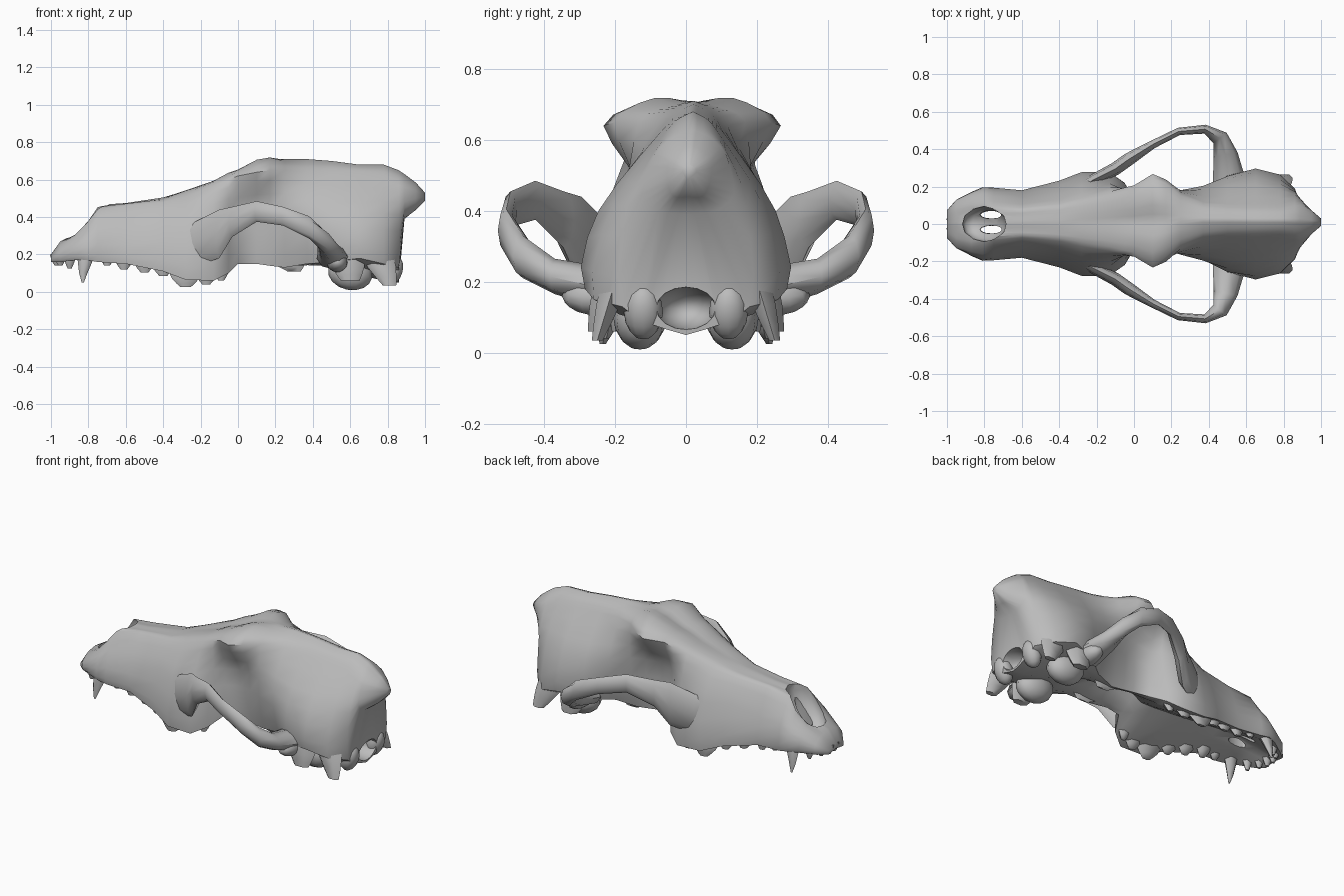
import bpy, bmesh, math
from mathutils import Vector, Matrix

old = bpy.data.objects.get("Cube")
if old:
    bpy.data.objects.remove(old, do_unlink=True)

bone = bpy.data.materials.new("bone_grey")
bone.use_nodes = True
GREY = (0.5, 0.5, 0.5, 1)
bone.diffuse_color = GREY
bone.node_tree.nodes["Principled BSDF"].inputs["Base Color"].default_value = GREY


def smooth(ob, angle):
    bpy.ops.object.select_all(action='DESELECT')
    ob.select_set(True)
    bpy.context.view_layer.objects.active = ob
    bpy.ops.object.shade_smooth_by_angle(angle=math.radians(angle))


def finish(bm, name, angle=60):
    bmesh.ops.recalc_face_normals(bm, faces=bm.faces)
    mesh = bpy.data.meshes.new(name)
    bm.to_mesh(mesh)
    bm.free()
    mesh.materials.append(bone)
    ob = bpy.data.objects.new(name, mesh)
    bpy.context.collection.objects.link(ob)
    smooth(ob, angle)
    return ob


def loft(bm, rings):
    loops = [[bm.verts.new(p) for p in ring] for ring in rings]
    n = len(loops[0])
    for a, b in zip(loops, loops[1:]):
        for i in range(n):
            j = (i + 1) % n
            bm.faces.new((a[i], a[j], b[j], b[i]))
    bm.faces.new(loops[0])
    bm.faces.new(loops[-1])


def spline(p, steps):
    """Rounded path through points, with slack tangents."""
    out = []
    for i in range(len(p) - 1):
        a, b = p[i], p[i + 1]
        ta = (b - p[max(i - 1, 0)]) * 0.4
        tb = (p[min(i + 2, len(p) - 1)] - a) * 0.4
        for s in range(steps):
            t = s / steps
            out.append(a * (2*t**3 - 3*t**2 + 1) + ta * (t**3 - 2*t**2 + t)
                       + b * (3*t**2 - 2*t**3) + tb * (t**3 - t**2))
    return out + [p[-1]]


def section(x, top, w1, z1, w2, z2, w3, z3, base, lift=0.0):
    """Closed cross-section; lift raises a ridge beside the midline."""
    ridge = top * 0.7 + z1 * 0.3 + lift
    half = spline([Vector((x, y, z)) for y, z in
                   ((0, top), (w1 / 2, ridge), (w1, z1), (w2, z2),
                    (w3, z3), (0, base))], 3)
    ring = half + [Vector((x, -p.y, p.z)) for p in half[-2:0:-1]]
    # The crown leans slightly to one side
    return [p + Vector((0, 0.06 * max(p.z - 0.35, 0), 0)) for p in ring]


def ball(bm, at, size, tilt=0.0):
    m = (Matrix.Translation(at) @ Matrix.Rotation(tilt, 4, 'Y')
         @ Matrix.Diagonal((*size, 1)))
    bmesh.ops.create_uvsphere(bm, u_segments=12, v_segments=8, radius=1, matrix=m)


def spike(bm, root, tip, rx, ry, bend=0.0, blunt=0.1):
    """Tapering tooth or process; bend pushes its middle forward."""
    root, tip = Vector(root), Vector(tip)
    rings = []
    for t in (0, 0.4, 0.75, 1):
        f = 1 - (1 - blunt) * t**1.5
        c = root.lerp(tip, t) - Vector((bend * math.sin(math.pi * t), 0, 0))
        rings.append([c + Vector((rx * f * math.cos(k * math.pi / 3),
                                  ry * f * math.sin(k * math.pi / 3), 0))
                      for k in range(6)])
    loft(bm, rings)


def mirrored(bm):
    geo = bmesh.ops.duplicate(bm, geom=bm.verts[:] + bm.edges[:] + bm.faces[:])
    for v in geo["geom"]:
        if isinstance(v, bmesh.types.BMVert):
            v.co.y *= -1
    return bm


# Skull body: muzzle, brow, braincase and overhanging crest
face = [
    (-1.0, .2, .05, .19, .07, .18, .07, .16, .17),
    (-.95, .27, .09, .25, .13, .21, .11, .16, .19),
    (-.87, .31, .11, .3, .16, .25, .16, .17, .21),
    (-.81, .38, .11, .36, .18, .28, .185, .17, .22),
    (-.75, .465, .09, .44, .17, .31, .185, .16, .23),
    (-.6, .475, .08, .46, .15, .31, .175, .15, .23),
    (-.4, .505, .1, .48, .18, .35, .23, .11, .21),
    (-.28, .54, .13, .51, .23, .34, .27, .065, .2, .01),
    (-.13, .59, .16, .57, .23, .4, .27, .06, .19, .01),
    (-.05, .625, .18, .6, .17, .43, .22, .1, .19, .02)]
braincase = [
    (0, .64, .19, .62, .13, .43, .13, .15, .22, .02),
    (.1, .685, .25, .64, .13, .45, .11, .15, .26, .035),
    (.17, .705, .22, .65, .14, .45, .11, .14, .25, .03),
    (.25, .71, .15, .65, .17, .45, .11, .13, .22),
    (.37, .71, .1, .64, .2, .42, .14, .15, .18),
    (.5, .7, .09, .63, .24, .4, .24, .16, .14),
    (.65, .68, .09, .62, .25, .4, .285, .18, .09),
    (.78, .68, .09, .6, .21, .42, .26, .15, .06),
    (.86, .65, .1, .57, .17, .41, .18, .13, .05),
    (.89, .63, .1, .56, .13, .45, .08, .4, .39),
    (.95, .585, .06, .54, .06, .48, .04, .44, .44),
    (1.0, .53, .015, .52, .02, .51, .01, .49, .49)]
bm = bmesh.new()
loft(bm, [section(*s) for s in face + braincase])
skull = finish(bm, "skull_body")

# Carve the nose opening, palate slots and spinal opening
holes = [((-.8, 0, .375), (.17, .095, .08), -.95),
         ((-.76, .05, .28), (.065, .022, .2), 0),
         ((-.76, -.03, .28), (.065, .022, .2), 0),
         ((.87, 0, .125), (.13, .085, .06), 0)]
for at, size, tilt in holes:
    bm = bmesh.new()
    ball(bm, at, size, tilt)
    cutter = finish(bm, "cutter")
    cutter.hide_render = True
    mod = skull.modifiers.new("opening", 'BOOLEAN')
    mod.operation, mod.solver, mod.object = 'DIFFERENCE', 'EXACT', cutter
    bpy.context.view_layer.objects.active = skull
    bpy.ops.object.modifier_apply(modifier=mod.name)
    bpy.data.objects.remove(cutter, do_unlink=True)
smooth(skull, 50)

# Cheek arches: x, y, z, half thickness, half height
arch = [(-.36, .13, .24, .03, .06), (-.22, .235, .26, .03, .12),
        (-.1, .295, .31, .035, .13), (-.03, .345, .375, .035, .08),
        (.1, .425, .43, .022, .055), (.24, .495, .405, .02, .05),
        (.38, .507, .345, .024, .06), (.46, .46, .27, .045, .06),
        (.49, .37, .215, .065, .05), (.51, .22, .18, .09, .06)]
pos = [Vector(a[:3]) for a in arch]
rings = []
for i, a in enumerate(arch):
    d = pos[min(i + 1, len(pos) - 1)] - pos[max(i - 1, 0)]
    side = Vector((-d.y, d.x, 0)).normalized()
    rings.append([pos[i] + side * a[3] * math.cos(k * math.pi / 4)
                  + Vector((0, 0, a[4] * math.sin(k * math.pi / 4)))
                  for k in range(8)])
bm = bmesh.new()
loft(bm, rings)
finish(mirrored(bm), "cheek_arches")

# Ear capsules, neck joints and jaw sockets
bm = bmesh.new()
ball(bm, (.6, .13, .1), (.12, .075, .09), .2)
ball(bm, (.83, .12, .115), (.05, .055, .08), .3)
ball(bm, (.53, .24, .16), (.06, .11, .055), .5)
finish(mirrored(bm), "base_joints")

# Processes under the back of the skull
bm = bmesh.new()
spike(bm, (.74, .2, .2), (.81, .25, .035), .09, .045, 0, .4)
spike(bm, (.58, .22, .18), (.6, .255, .06), .1, .05, 0, .5)
spike(bm, (.24, .1, .2), (.3, .085, .11), .12, .015, 0, .3)
finish(mirrored(bm), "base_processes")

# Canines
bm = bmesh.new()
spike(bm, (-.79, .13, .26), (-.83, .18, .05), .055, .04, .01)
finish(mirrored(bm), "canine_teeth")

# Incisors
bm = bmesh.new()
for x, y, tip in ((-.97, .025, .14), (-.95, .07, .14), (-.9, .11, .125)):
    spike(bm, (x, y, .2), (x, y, tip), .035, .024, 0, .3)
finish(mirrored(bm), "incisor_teeth")

# Cheek teeth, growing towards the back
bm = bmesh.new()
for x, y, tip, r in ((-.7, .155, .14, .05), (-.61, .15, .12, .06),
                     (-.5, .17, .105, .07), (-.4, .2, .085, .07),
                     (-.28, .235, .025, .09), (-.17, .225, .04, .07),
                     (-.09, .2, .06, .05)):
    spike(bm, (x, y - .02, tip + .08), (x, y, tip), r, .035, 0, .3)
finish(mirrored(bm), "cheek_teeth")
